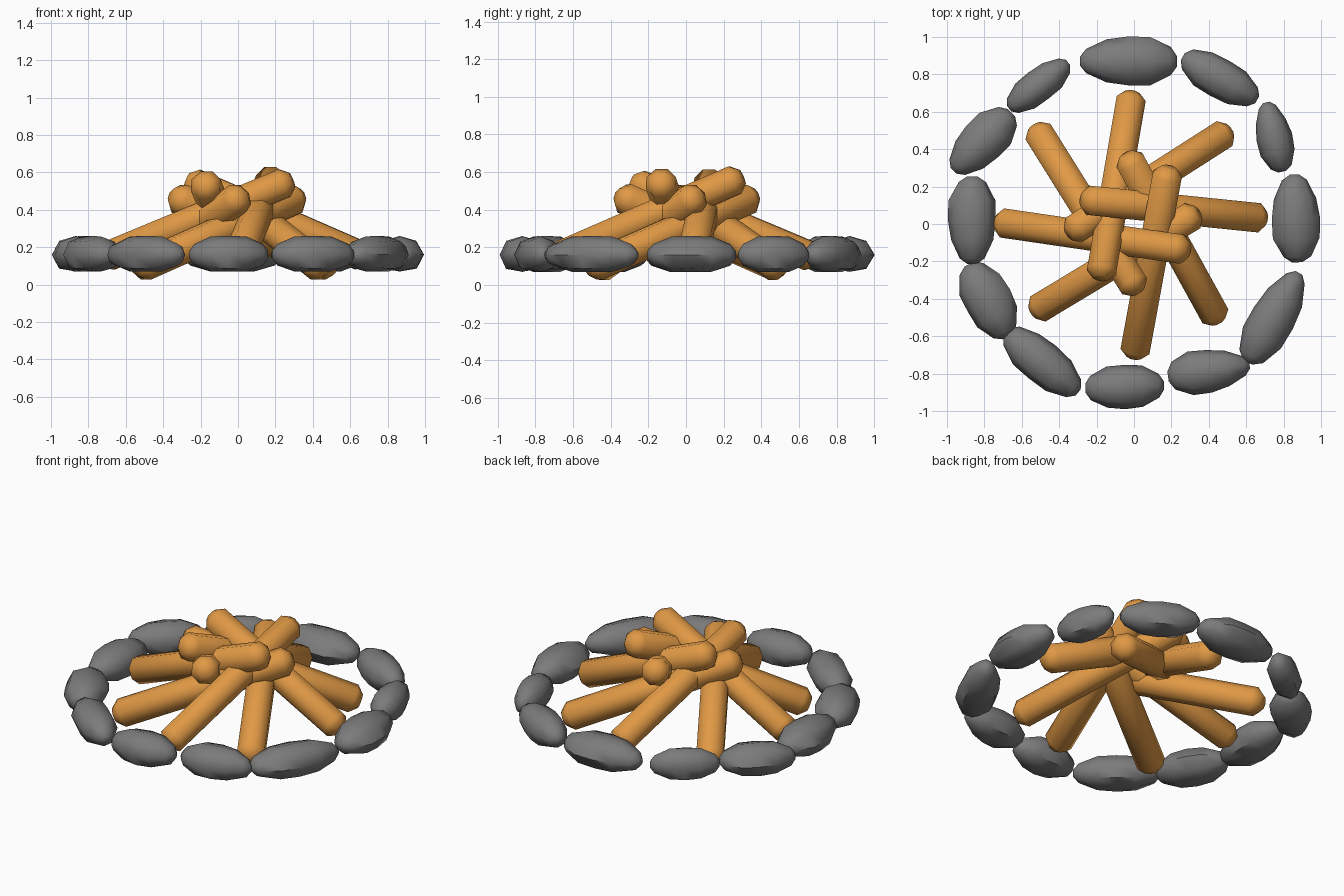
import bpy, math, random
from mathutils import Vector, Matrix

if "Cube" in bpy.data.objects:
    bpy.data.objects.remove(bpy.data.objects["Cube"])

random.seed(4)
SIDES = 8


def material(name, color):
    m = bpy.data.materials.new(name)
    m.diffuse_color = color
    m.use_nodes = True
    m.node_tree.nodes["Principled BSDF"].inputs["Base Color"].default_value = m.diffuse_color
    return m


wood = material("wood", (0.75, 0.32, 0.06, 1))
rock = material("rock", (0.2, 0.2, 0.2, 1))


def ringed(name, rings, mat):
    """Closed skin over equally sized rings of points."""
    n = len(rings[0])
    verts = [p for r in rings for p in r]
    faces = [tuple(range(n))[::-1], tuple(range((len(rings) - 1) * n, len(rings) * n))]
    for k in range(len(rings) - 1):
        for i in range(n):
            j = (i + 1) % n
            faces.append((k * n + i, k * n + j, (k + 1) * n + j, (k + 1) * n + i))
    me = bpy.data.meshes.new(name)
    me.from_pydata(verts, [], faces)
    me.materials.append(mat)
    ob = bpy.data.objects.new(name, me)
    bpy.context.collection.objects.link(ob)
    bpy.ops.object.select_all(action='DESELECT')
    ob.select_set(True)
    bpy.context.view_layer.objects.active = ob
    bpy.ops.object.shade_smooth_by_angle(angle=math.radians(50))
    return ob


def log(name, a, b, r=0.085):
    """Round log with chamfered ends from tip a to tip b."""
    a, b = Vector(a), Vector(b)
    d = (b - a).normalized()
    side = d.cross(Vector((0, 0, 1))).normalized()
    up = side.cross(d)
    L = (b - a).length
    rings = []
    for t, s in ((0, 0.5), (0.045, 1), (L - 0.045, 1), (L, 0.5)):
        ring = []
        for i in range(SIDES):
            w = 2 * math.pi * (i + 0.5) / SIDES
            ring.append(a + d * t + (up * math.sin(w) - side * math.cos(w)) * r * s)
        rings.append(ring)
    return ringed(name, rings, wood)


def stone(name, x, y, angle, length, width, taper=0):
    """Faceted pebble, long axis turned by angle, flattened below."""
    profile = ((-1, .2), (-.87, .55), (-.45, .93), (0, 1), (.45, .93), (.87, .55), (1, .2))
    rot = Matrix.Rotation(math.radians(angle), 3, 'Z')
    rings = []
    for u, s in profile:
        ring = []
        for i in range(SIDES):
            w = 2 * math.pi * i / SIDES
            k = s * (1 + taper * u) * random.uniform(0.95, 1.03)
            z = max(-0.09, min(0.1, 0.105 * s * math.sin(w)))
            p = rot @ Vector((u * length / 2, k * width / 2 * math.cos(w), z))
            ring.append(p + Vector((x, y, 0.16)))
        rings.append(ring)
    return ringed(name, rings, rock)


# lower logs resting on the ground, leaning inward
for i, (ox, oy, ix, iy) in enumerate((
        (.51, .50, -.35, -.05), (.45, -.52, -.04, .37),
        (-.54, -.47, .34, .06), (-.53, .52, .02, -.36))):
    log(f"lower_log_{i + 1}", (ox, oy, .085), (ix, iy, .475))

# upper logs interlocked on top
for i, (ox, oy, ix, iy, z) in enumerate((
        (-.735, .01, .29, -.14, .56), (0, -.71, .185, .30, .575),
        (.70, .03, -.275, .13, .56), (-.01, .70, -.18, -.29, .55))):
    log(f"upper_log_{i + 1}", (ox, oy, .135), (ix, iy, z))

# ring of stones: x, y, angle, length, width, taper
for i, s in enumerate((
        (-.03, .87, 0, .52, .26, .1), (.46, .78, -30, .46, .22, 0),
        (.75, .465, -77, .38, .19, .1), (.865, .03, 92, .47, .26, -.05),
        (.745, -.50, 60, .55, .24, -.15), (.40, -.785, 8, .44, .23, -.2),
        (-.05, -.87, 2, .42, .24, 0), (-.49, -.74, -40, .50, .23, -.05),
        (-.78, -.41, -62, .44, .26, 0), (-.865, .02, 90, .47, .26, .05),
        (-.81, .44, 45, .44, .24, .1), (-.51, .74, 38, .40, .18, 0))):
    stone(f"ring_stone_{i + 1}", *s)
